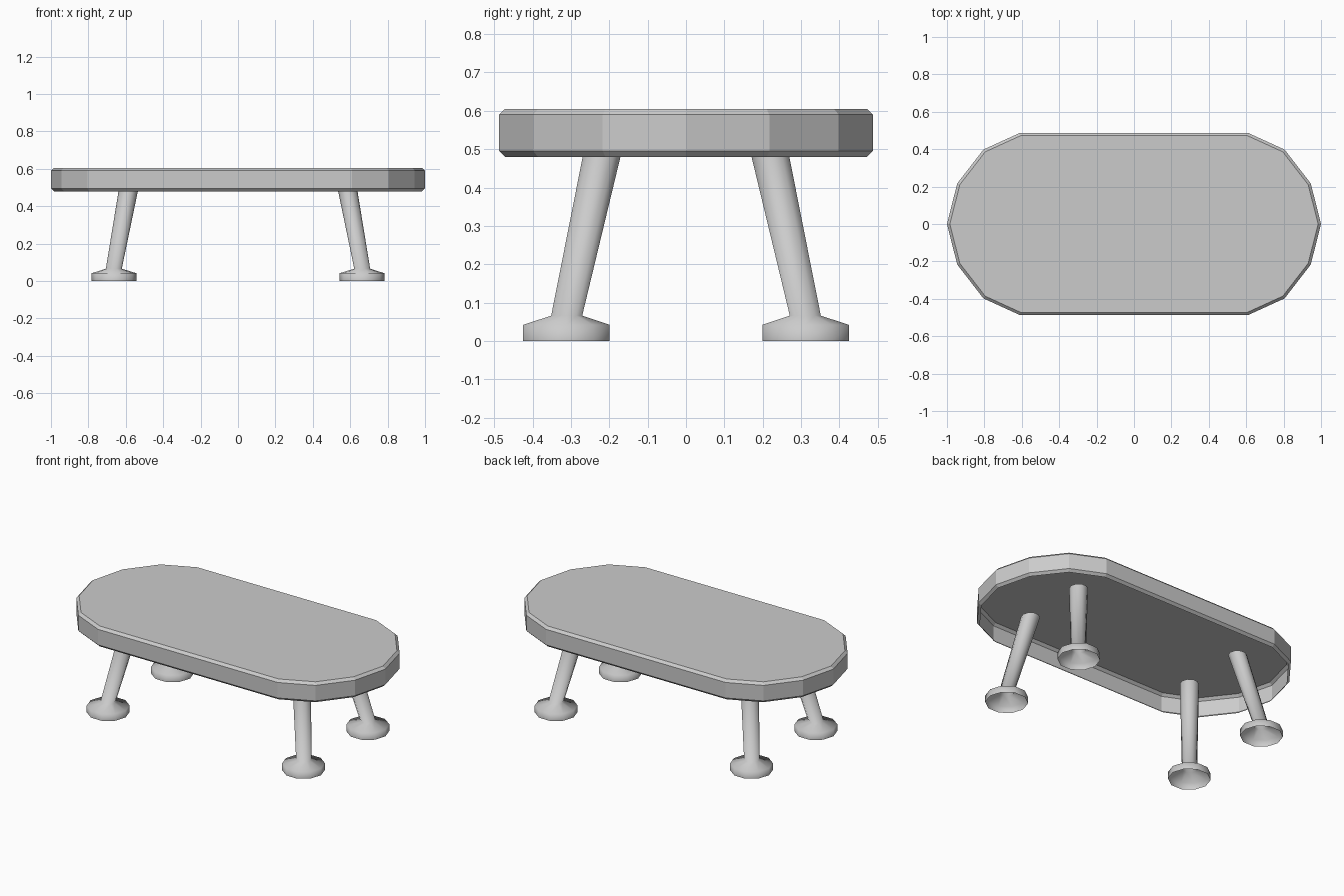
import bpy, bmesh, math

cube = bpy.data.objects.get("Cube")
if cube:
    bpy.data.objects.remove(cube, do_unlink=True)

grey = bpy.data.materials.new("plain_grey")
grey.use_nodes = True
COLOR = (0.6, 0.6, 0.6, 1)
grey.diffuse_color = COLOR
grey.node_tree.nodes["Principled BSDF"].inputs["Base Color"].default_value = COLOR


def finish(name, bm):
    mesh = bpy.data.meshes.new(name)
    bm.to_mesh(mesh)
    bm.free()
    mesh.materials.append(grey)
    obj = bpy.data.objects.new(name, mesh)
    bpy.context.collection.objects.link(obj)
    return obj


def flat_face(bm, outline, z):
    return bm.faces.new([bm.verts.new((x, y, z)) for x, y in outline])


# Tabletop: faceted oval shell with chamfered rims, open underneath
quarter = [(1, 0), (0.945, 0.217), (0.805, 0.398), (0.61, 0.487)]
half = quarter + [(-x, y) for x, y in reversed(quarter)]
outline = half + [(x, -y) for x, y in reversed(half[1:-1])]
bm = bmesh.new()
base = flat_face(bm, outline, 0.48)
top = bmesh.ops.extrude_face_region(bm, geom=[base], use_keep_orig=True)["geom"]
bmesh.ops.translate(bm, vec=(0, 0, 0.125),
                    verts=[v for v in top if isinstance(v, bmesh.types.BMVert)])
bmesh.ops.recalc_face_normals(bm, faces=bm.faces)
bm.normal_update()
rims = [e for e in bm.edges if abs(e.verts[0].co.z - e.verts[1].co.z) < 0.01]
bmesh.ops.bevel(bm, geom=rims, offset=0.015, segments=1, affect='EDGES')
bm.normal_update()
bmesh.ops.delete(bm, geom=[f for f in bm.faces if f.normal.z < -0.9], context='FACES')
finish("tabletop", bm)

# Square panel lying on the top
s = 0.42
bm = bmesh.new()
flat_face(bm, [(-s, -s), (s, -s), (s, s), (-s, s)], 0.6055)
finish("centre_panel", bm)

# Legs: one smooth hollow loft from foot disc to slanted post
SIDES = 10
RINGS = [  # centre x, centre y, z, radius
    (0.663, 0.312, 0.0, 0.119),
    (0.663, 0.312, 0.042, 0.119),
    (0.664, 0.311, 0.066, 0.0425),
    (0.577, 0.208, 0.535, 0.053),
]


def leg(name, sx, sy):
    bm = bmesh.new()
    angles = [math.tau * i / SIDES for i in range(SIDES)]
    rings = [[bm.verts.new((sx * cx + r * math.cos(a), sy * cy + r * math.sin(a), z))
              for a in angles] for cx, cy, z, r in RINGS]
    for lower, upper in zip(rings, rings[1:]):
        for i in range(SIDES):
            j = (i + 1) % SIDES
            bm.faces.new((lower[i], lower[j], upper[j], upper[i])).smooth = True
    finish(name, bm)


for side, sx in (("left", 1), ("right", -1)):
    for end, sy in (("front", -1), ("back", 1)):
        leg(f"{end}_{side}_leg", sx, sy)
